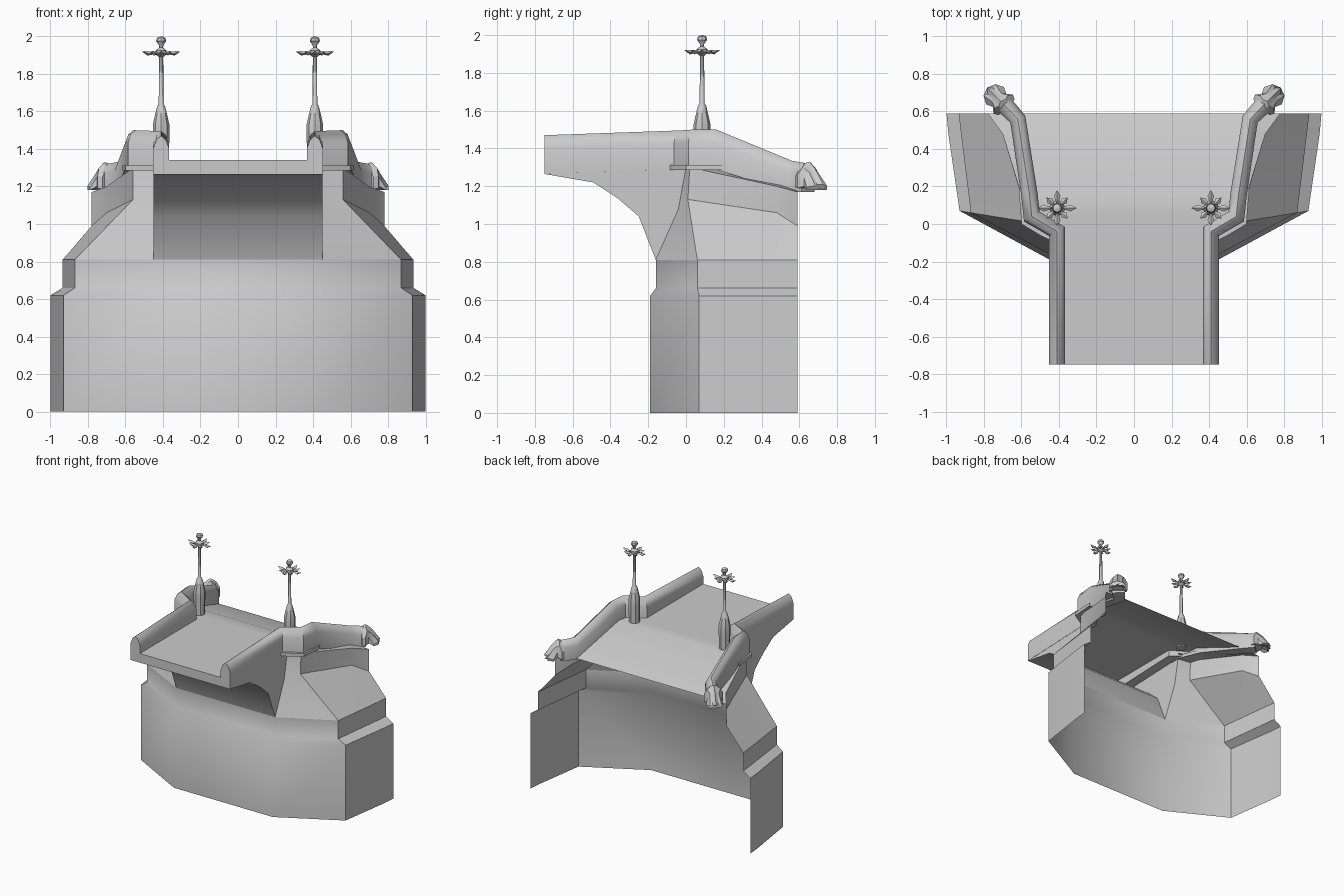
import bpy, math
from mathutils import Vector

if "Cube" in bpy.data.objects:
    bpy.data.objects.remove(bpy.data.objects["Cube"])


def make(name, verts, faces, mirror=False, angle=40):
    me = bpy.data.meshes.new(name)
    me.from_pydata([tuple(v) for v in verts], [], faces)
    ob = bpy.data.objects.new(name, me)
    bpy.context.collection.objects.link(ob)
    if mirror:
        ob.modifiers.new("mirror", 'MIRROR')
    bpy.context.view_layer.objects.active = ob
    ob.select_set(True)
    bpy.ops.object.mode_set(mode='EDIT')
    bpy.ops.mesh.select_all(action='SELECT')
    bpy.ops.mesh.normals_make_consistent(inside=False)
    bpy.ops.object.mode_set(mode='OBJECT')
    bpy.ops.object.shade_smooth_by_angle(angle=math.radians(angle))
    ob.select_set(False)
    return ob


def loft(rows, closed=False, caps=False):
    """Skin a list of equally long point rows."""
    n = len(rows[0])
    verts = [p for r in rows for p in r]
    faces = []
    for i in range(len(rows) - 1):
        for j in range(n if closed else n - 1):
            k = (j + 1) % n
            faces.append((i * n + j, i * n + k, (i + 1) * n + k, (i + 1) * n + j))
    if caps:
        faces += [tuple(range(n))[::-1], tuple(range(len(verts) - n, len(verts)))]
    return verts, faces


# Lower pier wall: open at the back, with a stepped-in band
wide = [(.45, -.19), (.93, .07), (.99, .48), (1, .59)]
narrow = [(.45, -.16), (.87, .06), (.922, .48), (.935, .59)]
rows = []
for out, z in ((wide, 0), (wide, .62), (narrow, .66), (narrow, .81)):
    rows.append([(-x, y, z) for x, y in reversed(out)] + [(x, y, z) for x, y in out])
make("pier_wall", *loft(rows))

# Sloping shoulders rising to the parapet
shoulder = [
    [(x, y, .81) for x, y in narrow],
    [(.45, -.04, 1.08), (.56, .01, 1.13), (.70, .48, 1.06), (.78, .59, .99)],
    [(.45, 0, 1.30), (.56, .02, 1.30), (.70, .48, 1.20), (.78, .59, 1.17)],
    [(.42, .04, 1.31), (.53, .06, 1.31), (.63, .50, 1.21), (.66, .59, 1.18)]]
make("pier_shoulder", *loft(shoulder), mirror=True)

# Span: curved soffit, front edge and road deck (half width, y, z)
arch = [(-.16, .81), (-.25, 1.04), (-.36, 1.135), (-.49, 1.22), (-.75, 1.265)]
span = [(.45, y, z) for y, z in arch]
span += [(.45, -.75, 1.34), (.45, 0, 1.34), (.54, .05, 1.34), (.56, .15, 1.34), (.67, .59, 1.18)]
make("bridge_span", *loft([[(-w, y, z), (w, y, z)] for w, y, z in span]))

# Flat side of the span bracket
side = [(.45, y, z) for y, z in arch] + [(.45, -.75, 1.34), (.45, 0, 1.34), (.45, 0, 1.30), (.45, -.04, 1.08)]
make("span_side", side, [tuple(range(len(side)))], mirror=True)

# Parapet swept along a bent path (x, y, top, bottom, half width)
path = [(.41, -.75, 1.47, 1.265, .042), (.41, -.04, 1.495, 1.29, .042),
        (.545, .04, 1.50, 1.30, .044), (.558, .16, 1.50, 1.29, .044),
        (.62, .56, 1.335, 1.17, .042), (.70, .645, 1.32, 1.17, .05)]
section = [(-1, 0), (-1, .68), (-.6, .9), (0, 1), (.6, .9), (1, .68), (1, 0)]
pts = [Vector(p[:2]) for p in path]
rows = []
for i, (x, y, top, bot, hw) in enumerate(path):
    a = (pts[i] - pts[i - 1]).normalized() if i else (pts[1] - pts[0]).normalized()
    b = (pts[i + 1] - pts[i]).normalized() if i < len(pts) - 1 else a
    t = (a + b).normalized()
    s = hw / t.dot(a)
    rows.append([(x + t.y * s * u, y - t.x * s * u, bot + v * (top - bot)) for u, v in section])
make("parapet", *loft(rows, closed=True, caps=True), mirror=True)

# Flared, lobed finial at the parapet end (distance, half width, top, bottom, lobe depth)
rows = []
c, t = Vector((.68, .622)), Vector((.70, .714))
for d, hw, top, bot, lobe in ((0, .06, 1.31, 1.19, 0), (.035, .072, 1.33, 1.19, .01),
                              (.075, .05, 1.295, 1.20, .01), (.125, .066, 1.21, 1.18, .022)):
    ring = []
    for j in range(7):
        u = -1 + j / 3
        dd = d + (lobe if j % 2 else 0) - .3 * d * u * u
        p = c + t * dd + Vector((t.y, -t.x)) * hw * u
        ring.append((p.x, p.y, top - .5 * (top - bot) * u * u))
    under = [(p[0], p[1], bot) for p in reversed(ring)]
    rows.append(ring + under)
make("parapet_finial", *loft(rows, closed=True, caps=True), mirror=True, angle=30)

# Small cornice ledge under the parapet bend
ledge = [(.44, -.09), (.50, -.06), (.60, 0), (.615, .19), (.52, .19), (.44, 0)]
make("cornice_ledge", *loft([[(x, y, z) for x, y in ledge] for z in (1.285, 1.312)],
                            closed=True, caps=True), mirror=True)

# Lamp post, turned in eight sides (radius, z)
LX, LY = .41, .085
turned = [(.042, 1.33), (.044, 1.48), (.044, 1.53), (.034, 1.575), (.022, 1.625), (.013, 1.64), (.011, 1.89),
          (.03, 1.905), (.03, 1.925), (.010, 1.94), (.012, 1.955), (.027, 1.975), (.022, 1.993), (.006, 2.0)]
rows = [[(LX + r * math.cos(k * math.pi / 4), LY + r * math.sin(k * math.pi / 4), z)
         for k in range(8)] for r, z in turned]
make("lamp_post", *loft(rows, closed=True, caps=True), mirror=True)

# Star of pointed leaves around the lamp head
verts, faces = [], []
for k in range(8):
    ang = k * math.pi / 4
    d, n = Vector((math.cos(ang), math.sin(ang), 0)), Vector((-math.sin(ang), math.cos(ang), 0))
    tip = (.105, .08, .095, .08)[k % 4]
    o, b = Vector((LX, LY, 1.91)), len(verts)
    m = o + d * tip * .68
    up = Vector((0, 0, .012))
    verts += [o + d * .015, m + n * .018, m - n * .018, m + up, m - up, o + d * tip + up * .9]
    for e in (0, 5):
        faces += [(b + e, b + 1, b + 3), (b + e, b + 3, b + 2), (b + e, b + 2, b + 4), (b + e, b + 4, b + 1)]
make("lamp_star", verts, faces, mirror=True, angle=20)
